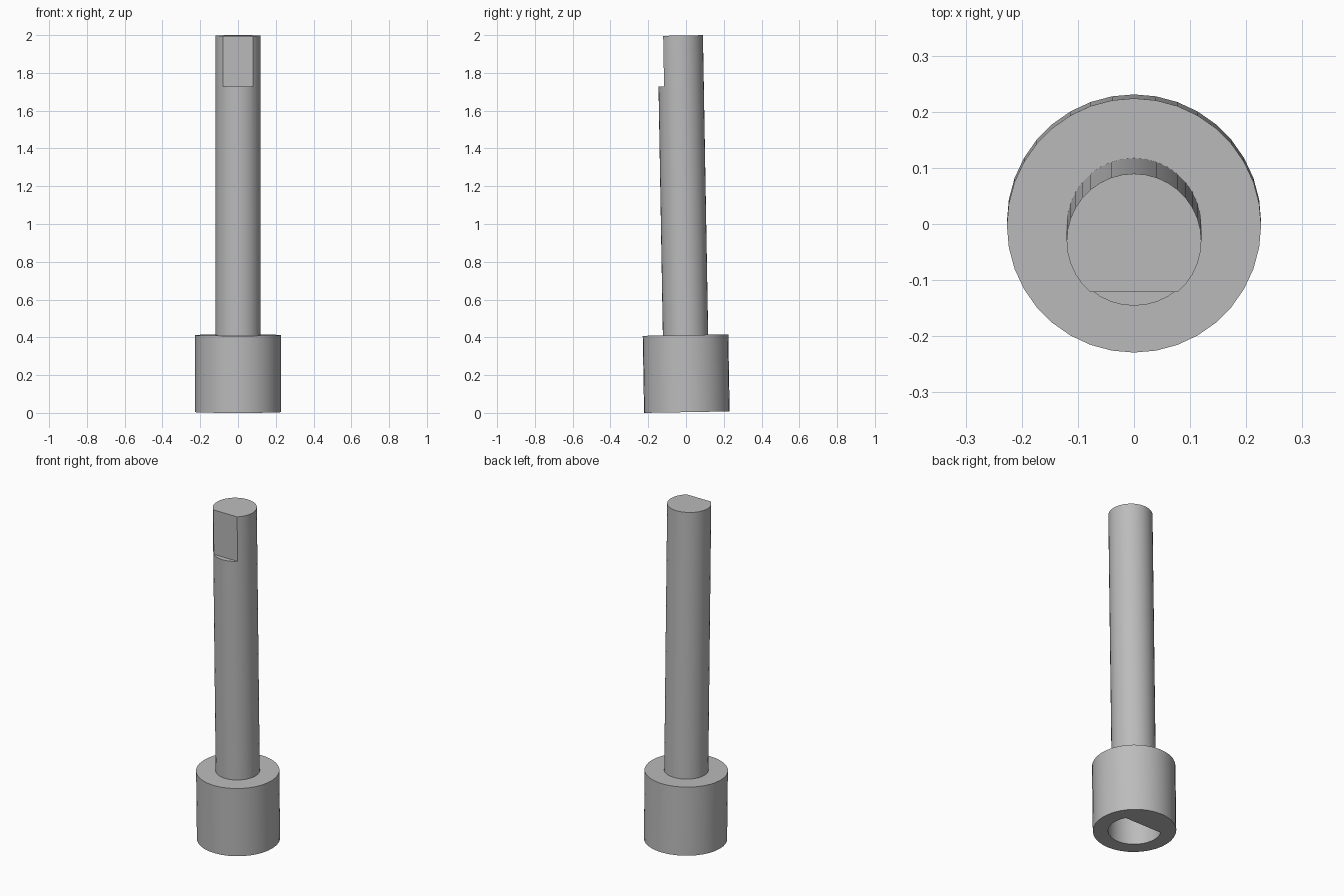
import bpy
import bmesh
from math import radians, sin, cos
from mathutils import Matrix

cube = bpy.data.objects.get("Cube")
if cube:
    bpy.data.objects.remove(cube, do_unlink=True)

SIDES = 36
COLLAR_R, COLLAR_TOP = 0.2265, 0.408
SHAFT_R, SHAFT_TOP = 0.12, 1.994
FLAT_Y, FLAT_START = -0.0905, 1.726
SOCKET_R, SOCKET_FLAT_Y, SOCKET_DEPTH = 0.144, 0.073, 0.3

# The whole piece leans slightly towards the front
TILT = radians(1)
LEAN = Matrix.Translation((0, 0.0045, COLLAR_R * sin(TILT))) @ Matrix.Rotation(TILT, 4, "X")

steel = bpy.data.materials.new("plain grey")
steel.use_nodes = True
GREY = (0.5, 0.5, 0.5, 1)
steel.diffuse_color = GREY
steel.node_tree.nodes["Principled BSDF"].inputs["Base Color"].default_value = GREY


def finish(name, bm):
    bmesh.ops.recalc_face_normals(bm, faces=bm.faces)
    mesh = bpy.data.meshes.new(name)
    bm.to_mesh(mesh)
    bm.free()
    mesh.materials.append(steel)
    obj = bpy.data.objects.new(name, mesh)
    bpy.context.collection.objects.link(obj)
    return obj


def cylinder(name, radius, z0, z1, flat_y=None):
    """Upright cylinder, optionally sliced to a D section at flat_y."""
    bm = bmesh.new()
    bmesh.ops.create_cone(bm, cap_ends=True, segments=SIDES, radius1=radius, radius2=radius,
                          depth=z1 - z0, matrix=Matrix.Translation((0, 0, (z0 + z1) / 2)))
    if flat_y is not None:
        cut = bmesh.ops.bisect_plane(bm, geom=bm.verts[:] + bm.edges[:] + bm.faces[:],
                                     plane_co=(0, flat_y, 0), plane_no=(0, 1, 0), clear_outer=True)
        rim = [e for e in cut["geom_cut"] if isinstance(e, bmesh.types.BMEdge)]
        bmesh.ops.holes_fill(bm, edges=rim)
    return finish(name, bm)


def block(name, size, centre):
    bm = bmesh.new()
    bmesh.ops.create_cube(bm, size=1, matrix=Matrix.Translation(centre) @ Matrix.Diagonal((*size, 1)))
    return finish(name, bm)


def select_only(obj):
    bpy.ops.object.select_all(action="DESELECT")
    obj.select_set(True)
    bpy.context.view_layer.objects.active = obj


def carve(obj, cutter):
    mod = obj.modifiers.new("carve", "BOOLEAN")
    mod.operation = "DIFFERENCE"
    mod.solver = "EXACT"
    mod.object = cutter
    select_only(obj)
    bpy.ops.object.modifier_apply(modifier=mod.name)
    bpy.data.objects.remove(cutter, do_unlink=True)


# Collar with a D-shaped socket in its underside
collar = cylinder("collar", COLLAR_R, 0, COLLAR_TOP)
carve(collar, cylinder("socket_cutter", SOCKET_R, -0.1, SOCKET_DEPTH, SOCKET_FLAT_Y))

# Shaft with a flat milled into the front of its tip
shaft = cylinder("shaft", SHAFT_R, COLLAR_TOP - 0.02, SHAFT_TOP)
carve(shaft, block("flat_cutter", (1, 1, 1), (0, FLAT_Y - 0.5, FLAT_START + 0.5)))

for part in (collar, shaft):
    part.matrix_world = LEAN
    select_only(part)
    bpy.ops.object.shade_smooth_by_angle(angle=radians(30))
